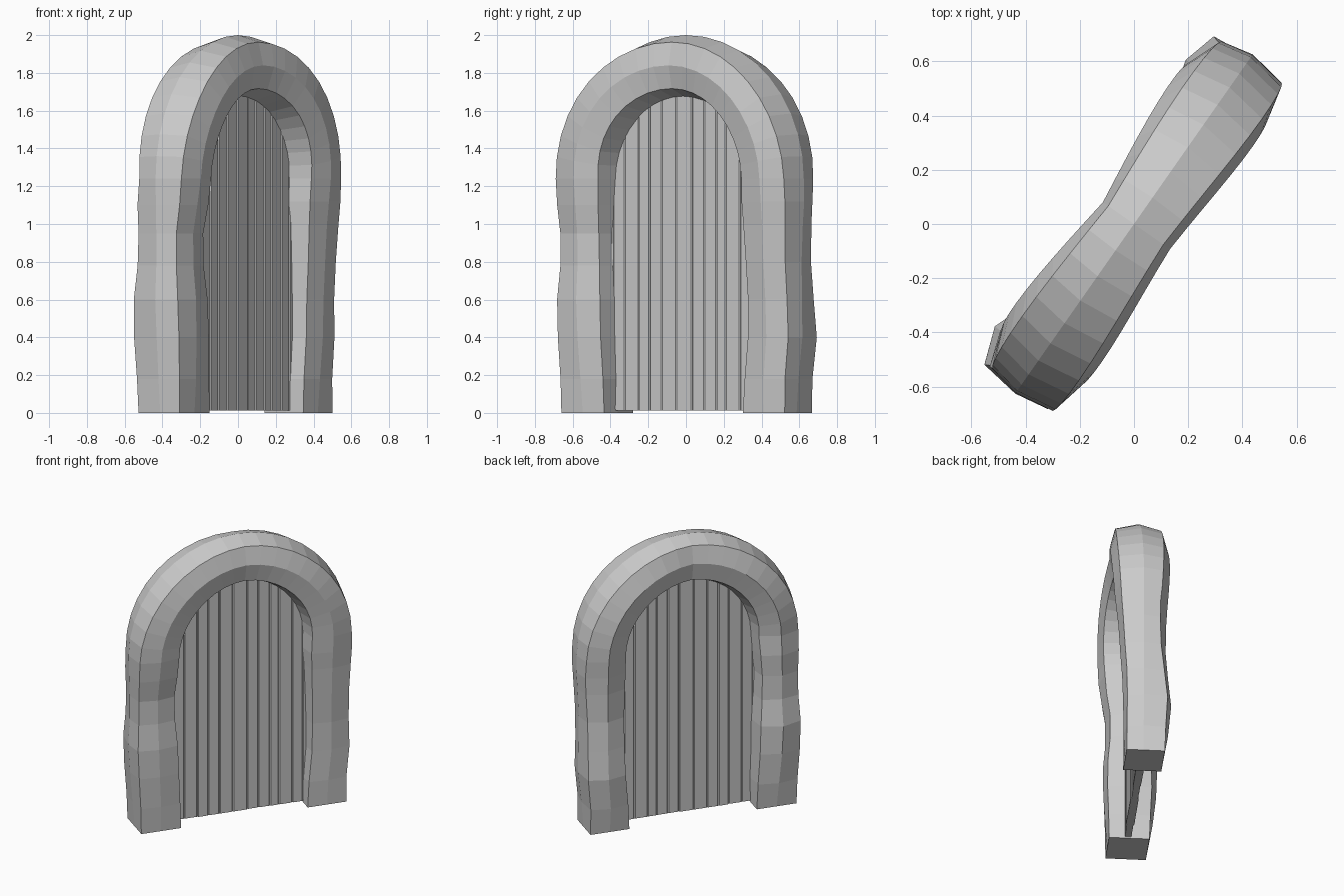
import bpy, bmesh, math, random
from mathutils import Vector

if "Cube" in bpy.data.objects:
    bpy.data.objects.remove(bpy.data.objects["Cube"])

random.seed(4)
YAW = math.radians(55)          # the whole doorway is turned about z
SPRING, RADIUS = 1.24, 0.60     # arch centre height and centre-line radius


def make_object(name, bm):
    bmesh.ops.recalc_face_normals(bm, faces=bm.faces[:])
    me = bpy.data.meshes.new(name)
    bm.to_mesh(me)
    bm.free()
    ob = bpy.data.objects.new(name, me)
    bpy.context.collection.objects.link(ob)
    ob.rotation_euler.z = YAW
    return ob


# Leg stations: height, centre, half width, front depth, back depth, side bulge, back bulge
left_leg = [
    (0.00, -0.580, .138, .125, .140, .000, .000),
    (0.18, -0.585, .137, .127, .147, .012, .025),
    (0.40, -0.597, .138, .133, .157, .016, .040),
    (0.60, -0.604, .138, .130, .154, .022, .050),
    (0.78, -0.606, .126, .114, .136, .022, .030),
    (0.95, -0.608, .124, .114, .130, .022, .040),
    (1.10, -0.604, .132, .138, .134, .022, .045),
]
right_leg = [
    (0.00, 0.580, .135, .110, .140, .000, .000),
    (0.18, 0.585, .130, .108, .146, .012, .025),
    (0.40, 0.606, .130, .108, .156, .016, .035),
    (0.60, 0.604, .126, .110, .136, .020, .035),
    (0.80, 0.600, .127, .123, .115, .020, .040),
    (1.00, 0.600, .135, .135, .108, .020, .050),
    (1.12, 0.600, .140, .144, .110, .024, .055),
]


def section(w, f, b, s, sb, fb, bb):
    """Eight-sided section: s outer, sb inner, fb front, bb back bulge."""
    return [(w, -f), (w + s, 0), (w, b), (0, b + bb),
            (-w, b), (-w - sb, 0), (-w, -f), (0, -f - fb)]


# Full centre line: left leg up, round the arch, right leg down
stations = []
for z, c, w, f, b, s, bb in left_leg:
    stations.append((Vector((c, 0, z)), Vector((-1, 0, 0)), section(w, f, b, s, s, s, bb)))
ARC = 20
for i in range(ARC + 1):
    a = math.pi * (1 - i / ARC)
    side, up = abs(math.cos(a)), math.sin(a)
    out = Vector((math.cos(a), 0, up))
    w = .137 - .014 * up
    front = .150 - .018 * up ** 4 + .035 * side * up
    back = .122 - .006 * up + .05 * side * up
    stations.append((Vector((0, 0, SPRING)) + out * RADIUS, out,
                     section(w, front, back, .024 + .013 * up, .024 + .026 * up,
                             .030, .024 + .028 * side)))
for z, c, w, f, b, s, bb in reversed(right_leg):
    stations.append((Vector((c, 0, z)), Vector((1, 0, 0)), section(w, f, b, s, s, s, bb)))

# Stone surround: the section swept along the stations
bm = bmesh.new()
rings = [[bm.verts.new(p + out * r + Vector((0, y, 0))) for r, y in sec]
         for p, out, sec in stations]
for r0, r1 in zip(rings, rings[1:]):
    for i in range(8):
        j = (i + 1) % 8
        bm.faces.new((r0[i], r0[j], r1[j], r1[i]))
bm.faces.new(rings[0])
bm.faces.new(rings[-1])
make_object("stone_arch", bm)

# Door planks: uneven boards with small chamfers, tops hidden inside the stone
N, HALF = 13, 0.53
width = 2 * HALF / N
cuts = [-HALF + i * width + (random.uniform(-.018, .018) if 0 < i < N else 0)
        for i in range(N + 1)]


def top_height(u):
    return SPRING + math.sqrt(max(0.0, 0.55 ** 2 - u * u))


for k, (a, b) in enumerate(zip(cuts, cuts[1:])):
    t = 0.024 + random.uniform(-.004, .004)
    c = 0.006
    outline = [(a, -t + c), (a + c, -t), (b - c, -t), (b, -t + c),
               (b, t - c), (b - c, t), (a + c, t), (a, t - c)]
    bm = bmesh.new()
    low = [bm.verts.new((u, v, 0.012)) for u, v in outline]
    high = [bm.verts.new((u, v, top_height(u))) for u, v in outline]
    for i in range(8):
        j = (i + 1) % 8
        bm.faces.new((low[i], low[j], high[j], high[i]))
    bm.faces.new(low)
    bm.faces.new(high)
    make_object(f"door_plank_{k + 1}", bm)
